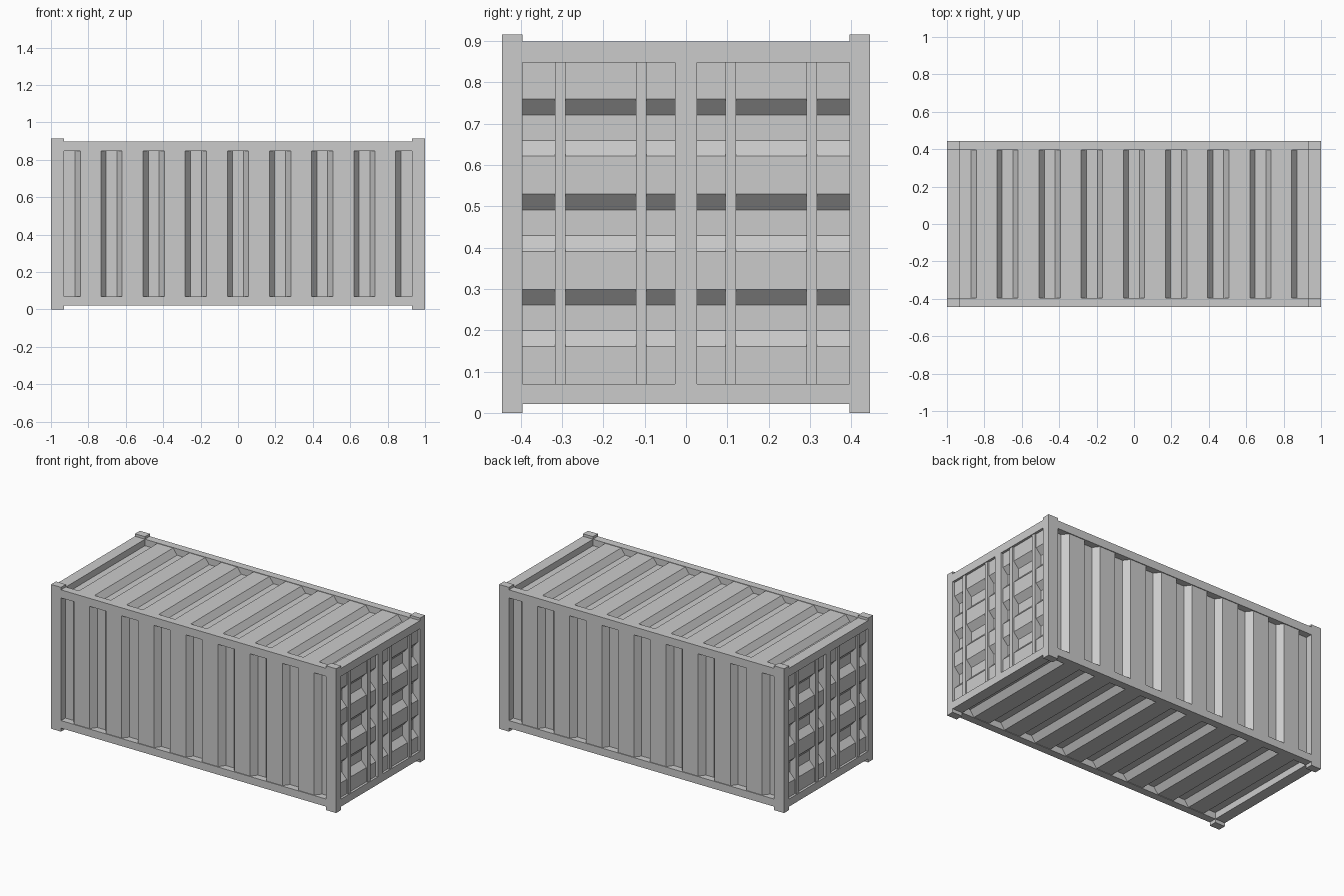
import bpy, bmesh
from mathutils import Vector

if "Cube" in bpy.data.objects:
    bpy.data.objects.remove(bpy.data.objects["Cube"])


def finish(name, bm, mirror):
    bmesh.ops.recalc_face_normals(bm, faces=bm.faces)
    me = bpy.data.meshes.new(name)
    bm.to_mesh(me)
    bm.free()
    ob = bpy.data.objects.new(name, me)
    bpy.context.collection.objects.link(ob)
    if any(mirror):
        m = ob.modifiers.new("Mirror", 'MIRROR')
        m.use_axis = mirror
        m.use_clip = False
        m.use_mirror_merge = False
    return ob


def box(name, lo, hi, mirror=(False, False, False)):
    bm = bmesh.new()
    bmesh.ops.create_cube(bm, size=1)
    lo, hi = Vector(lo), Vector(hi)
    for v in bm.verts:
        v.co = Vector([(lo[i] + hi[i]) / 2 + v.co[i] * (hi[i] - lo[i]) for i in range(3)])
    return finish(name, bm, mirror)


def groove_profile(start, end, centres, half, slope, outer, inner, edge_groove=False):
    """Points (along, depth) of trapezoid grooves cut into a panel."""
    pts = [(start, outer)]
    if edge_groove:
        pts = [(start, inner), (start + 0.058, inner), (start + 0.087, outer)]
    for c in centres:
        pts += [(c - half - slope, outer), (c - half, inner),
                (c + half, inner), (c + half + slope, outer)]
    if edge_groove:
        pts += [(end - 0.087, outer), (end - 0.058, inner), (end, inner)]
    else:
        pts.append((end, outer))
    return pts


def panel(name, profile, back, a, b, place, mirror=(False, False, False)):
    """Closed corrugated panel; place(along, depth, across) gives the position."""
    pts = profile + [(profile[-1][0], back), (profile[0][0], back)]
    bm = bmesh.new()
    face = bm.faces.new([bm.verts.new(place(t, d, a)) for t, d in pts])
    ext = bmesh.ops.extrude_face_region(bm, geom=[face], use_keep_orig=True)
    shift = Vector(place(0, 0, b)) - Vector(place(0, 0, a))
    bmesh.ops.translate(bm, vec=shift,
                        verts=[g for g in ext['geom'] if isinstance(g, bmesh.types.BMVert)])
    return finish(name, bm, mirror)


X, Y, XY = (True, False, False), (False, True, False), (True, True, False)

# Corner posts and rails
box("corner_posts", (0.93, 0.396, 0), (1, 0.445, 0.915), XY)
for label, z0, z1 in (("bottom", 0.022, 0.07), ("top", 0.848, 0.899)):
    box(label + "_side_rails", (-0.93, 0.396, z0), (0.93, 0.445, z1), Y)
    box(label + "_end_rails", (0.93, -0.396, z0), (1, 0.396, z1), X)

# Corrugated side walls, roof and floor
ribs = [k * 0.2253 for k in range(-3, 4)]


def long_profile(outer, inner):
    return groove_profile(-0.93, 0.93, ribs, 0.029, 0.028, outer, inner, True)


panel("side_walls", long_profile(0.44, 0.402), 0.385, 0.07, 0.848,
      lambda t, d, s: (t, d, s), Y)
panel("roof", long_profile(0.896, 0.858), 0.84, -0.396, 0.396,
      lambda t, d, s: (t, s, d))
panel("floor", long_profile(0.025, 0.063), 0.08, -0.396, 0.396,
      lambda t, d, s: (t, s, d))

# End doors, locking bars and centre posts
door = groove_profile(0.07, 0.848, (0.23, 0.46, 0.69), 0.031, 0.038, 0.985, 0.95)
panel("doors", door, 0.93, 0.027, 0.396, lambda t, d, s: (d, s, t), XY)
box("door_centre_posts", (0.93, -0.027, 0.07), (1, 0.027, 0.848), X)
for label, y in (("inner", 0.108), ("outer", 0.304)):
    box(label + "_locking_bars", (0.94, y - 0.013, 0.07), (0.995, y + 0.013, 0.848), XY)
